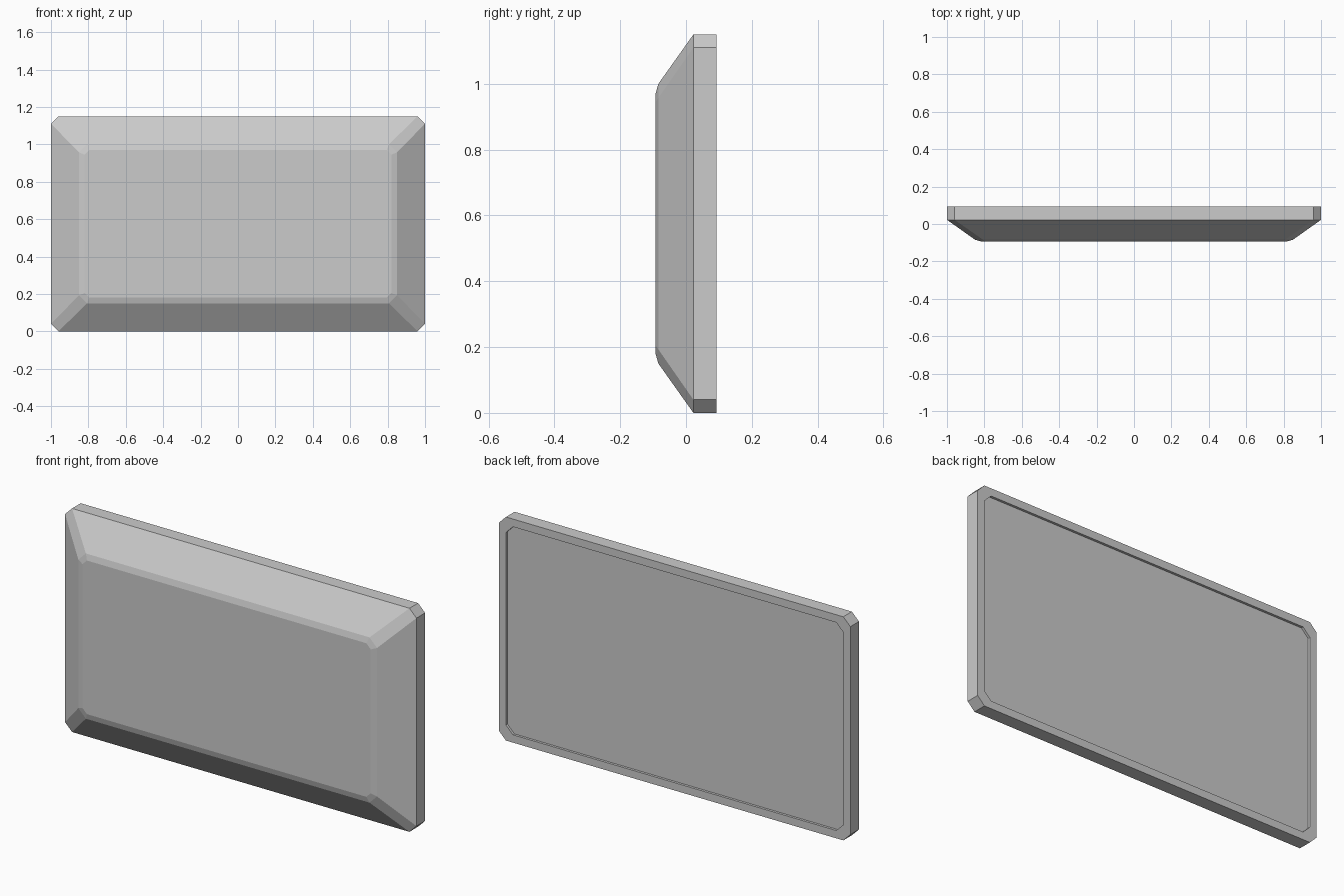
import bpy, bmesh

if "Cube" in bpy.data.objects:
    bpy.data.objects.remove(bpy.data.objects["Cube"])

WIDTH, HEIGHT = 2.0, 1.15


def ring(bm, inset, y, chamfer):
    """Rectangle with cut corners, facing the front."""
    x, top, bot, c = WIDTH / 2 - inset, HEIGHT - inset, inset, chamfer
    outline = [(-x + c, bot), (x - c, bot), (x, bot + c), (x, top - c),
               (x - c, top), (-x + c, top), (-x, top - c), (-x, bot + c)]
    return [bm.verts.new((px, y, pz)) for px, pz in outline]


# inset from the outline, depth, corner cut: front face round to back recess
PROFILE = [
    (0.18, -0.0925, 0.025),   # flat front face
    (0.15, -0.084, 0.043),    # softened rim
    (0.0, 0.0225, 0.04),      # end of the slope
    (0.0, 0.0925, 0.04),      # back edge
    (0.04, 0.0925, 0.04),     # back border
    (0.04, 0.08, 0.04),       # shallow back recess
]

bm = bmesh.new()
rings = [ring(bm, *p) for p in PROFILE]
for a, b in zip(rings, rings[1:]):
    for i in range(8):
        j = (i + 1) % 8
        bm.faces.new((a[i], a[j], b[j], b[i]))
bm.faces.new(rings[0])
bm.faces.new(rings[-1])
bmesh.ops.recalc_face_normals(bm, faces=bm.faces)

# bevelled panel
mesh = bpy.data.meshes.new("bevelled_panel")
bm.to_mesh(mesh)
bm.free()
panel = bpy.data.objects.new("bevelled_panel", mesh)
bpy.context.collection.objects.link(panel)
